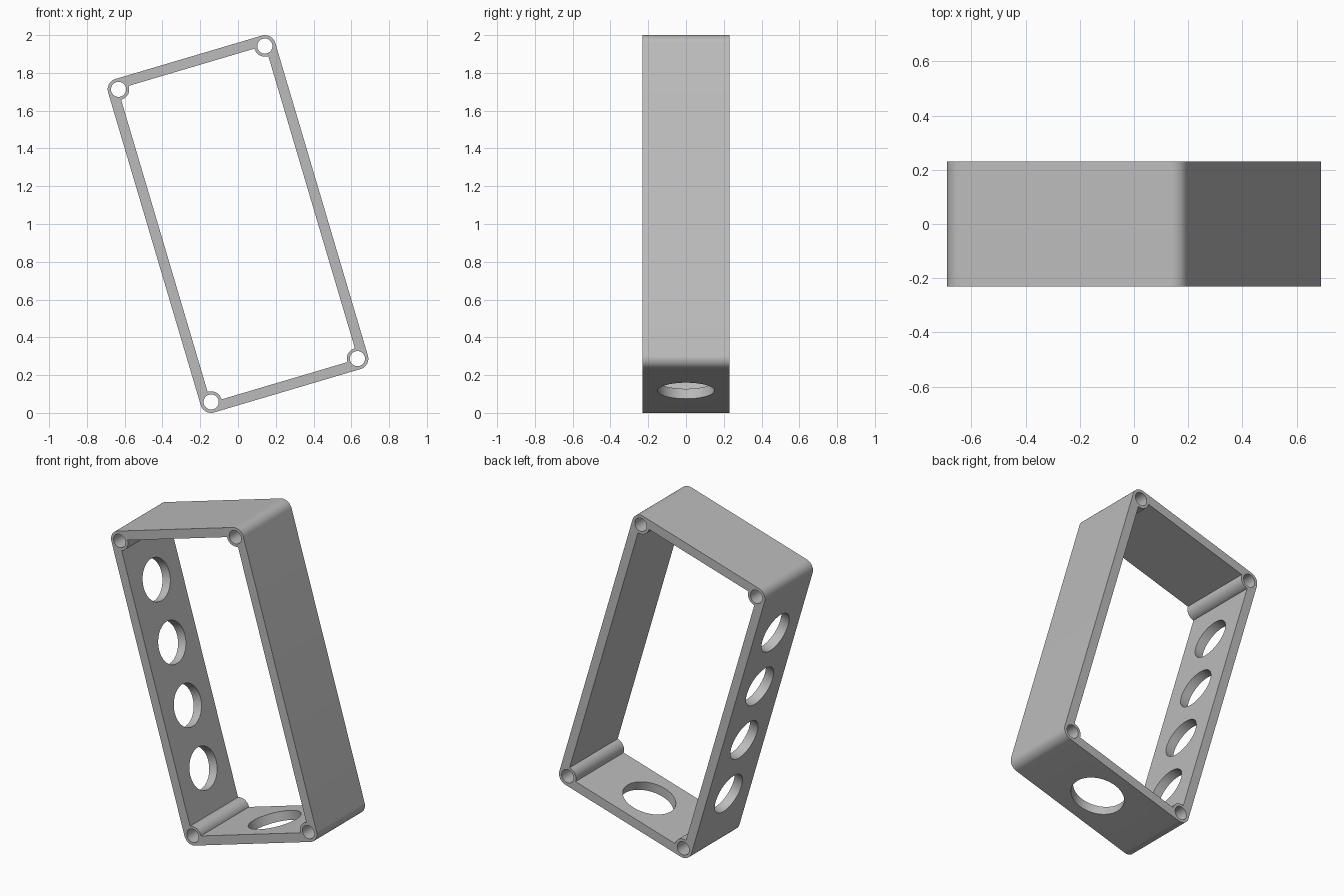
import bpy
import bmesh
from math import radians
from mathutils import Matrix, Vector

if "Cube" in bpy.data.objects:
    bpy.data.objects.remove(bpy.data.objects["Cube"], do_unlink=True)

# Spacing of the corner posts, depth of the frame, radii and wall thickness
HALF_W, HALF_H, DEPTH = 0.404, 0.863, 0.46
POST_R, BORE_R, WALL = 0.0575, 0.04, 0.055
CORNERS = [(sx * HALF_W, sz * HALF_H) for sx in (-1, 1) for sz in (-1, 1)]
OUT_W, OUT_H = HALF_W + POST_R, HALF_H + POST_R

grey = bpy.data.materials.new("plain grey")
grey.use_nodes = True
colour = (0.5, 0.5, 0.5, 1)
grey.diffuse_color = colour
grey.node_tree.nodes["Principled BSDF"].inputs["Base Color"].default_value = colour


def make_object(name, bm):
    mesh = bpy.data.meshes.new(name)
    bm.to_mesh(mesh)
    bm.free()
    mesh.materials.append(grey)
    obj = bpy.data.objects.new(name, mesh)
    bpy.context.collection.objects.link(obj)
    return obj


def box(name, width, depth, height):
    bm = bmesh.new()
    bmesh.ops.create_cube(bm, size=1, matrix=Matrix.Diagonal((width, depth, height, 1)))
    return make_object(name, bm)


def cylinder(name, radius, length, centre, axis, sides=64):
    bm = bmesh.new()
    turn = Vector(axis).to_track_quat("Z", "Y").to_matrix().to_4x4()
    bmesh.ops.create_cone(bm, cap_ends=True, segments=sides, radius1=radius,
                          radius2=radius, depth=length,
                          matrix=Matrix.Translation(centre) @ turn)
    return make_object(name, bm)


def combine(target, tool, operation):
    bpy.context.view_layer.objects.active = target
    mod = target.modifiers.new(operation.lower(), "BOOLEAN")
    mod.operation, mod.object, mod.solver = operation, tool, "EXACT"
    bpy.ops.object.modifier_apply(modifier=mod.name)
    bpy.data.objects.remove(tool, do_unlink=True)


# Outer block with its four long edges rounded, then hollowed front to back
frame = box("enclosure_frame", 2 * OUT_W, DEPTH, 2 * OUT_H)
bm = bmesh.new()
bm.from_mesh(frame.data)
long_edges = [e for e in bm.edges
              if abs(e.verts[0].co.y - e.verts[1].co.y) > DEPTH / 2]
bmesh.ops.bevel(bm, geom=long_edges, offset=POST_R, segments=16,
                profile=0.5, affect="EDGES")
bm.to_mesh(frame.data)
bm.free()
combine(frame, box("opening", 2 * (OUT_W - WALL), 1, 2 * (OUT_H - WALL)), "DIFFERENCE")

# Screw posts in the corners, bored right through
for x, z in CORNERS:
    combine(frame, cylinder("post", POST_R - 0.001, DEPTH, (x, 0, z), (0, 1, 0)), "UNION")
for x, z in CORNERS:
    combine(frame, cylinder("bore", BORE_R, 1, (x, 0, z), (0, 1, 0)), "DIFFERENCE")

# Row of four round holes in one long wall, one larger hole in the bottom wall
for i in range(4):
    centre = (-OUT_W, 0, (i - 1.5) * 0.368)
    combine(frame, cylinder("side_hole", 0.123, 0.3, centre, (1, 0, 0)), "DIFFERENCE")
combine(frame, cylinder("bottom_hole", 0.15, 0.3, (0, 0, -OUT_H), (0, 0, 1)), "DIFFERENCE")

# Lean the frame over and stand it on the ground
frame.data.transform(Matrix.Translation((0, 0, 1)) @ Matrix.Rotation(radians(-16.5), 4, "Y"))
frame.select_set(True)
bpy.context.view_layer.objects.active = frame
bpy.ops.object.shade_smooth_by_angle(angle=radians(30))
